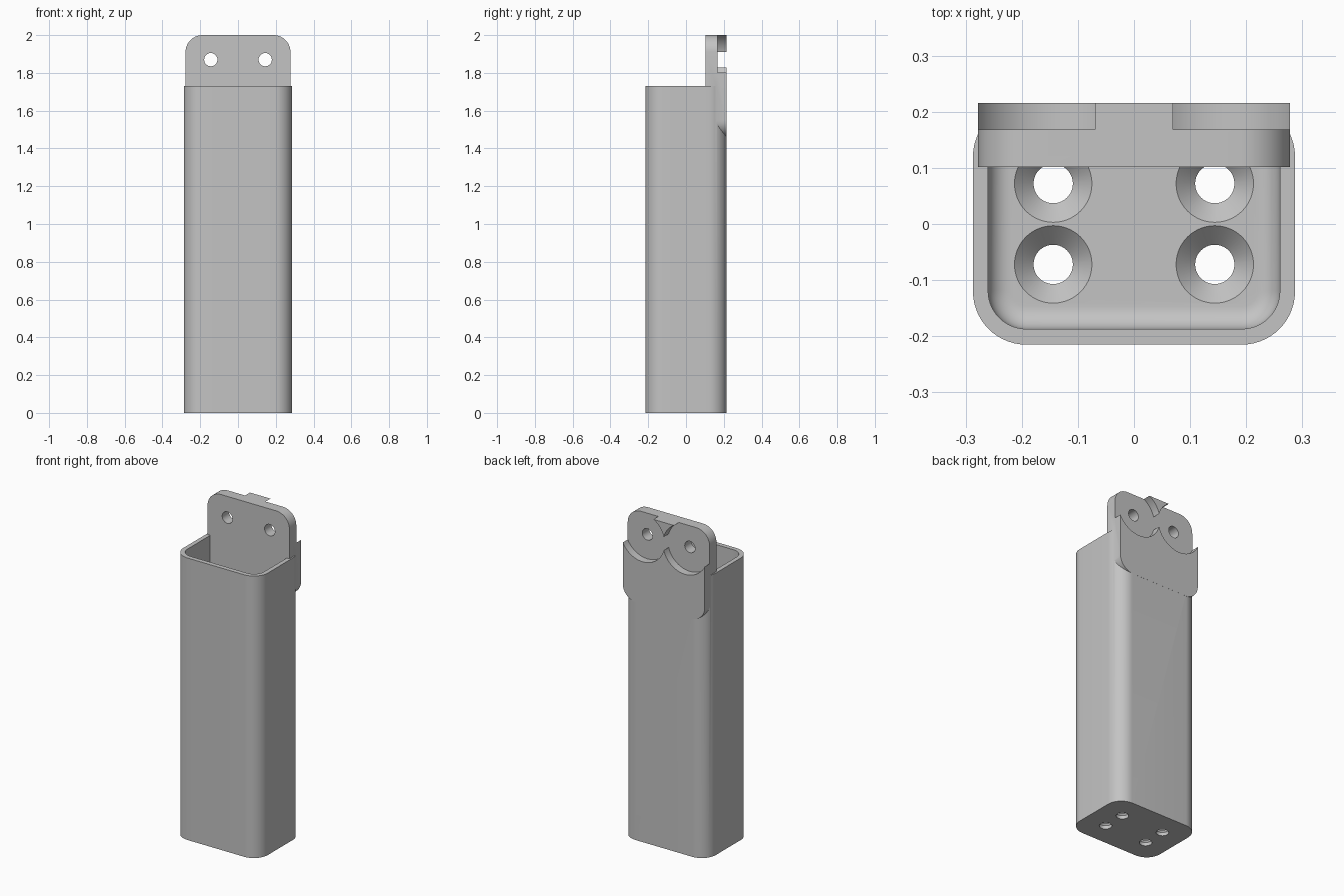
import bpy
import bmesh
from math import sin, cos, pi, radians
from mathutils import Matrix, Vector

default = bpy.data.objects.get("Cube")
if default:
    bpy.data.objects.remove(default, do_unlink=True)

grey = bpy.data.materials.new("light grey plastic")
grey.use_nodes = True
colour = (0.55, 0.55, 0.55, 1)
grey.diffuse_color = colour
grey.node_tree.nodes["Principled BSDF"].inputs["Base Color"].default_value = colour

BACK = 0.2155          # rear face of the tab
ALONG_Y = Matrix.Rotation(radians(90), 4, "X")   # local z becomes -y


def outline(hx, hy, r, steps=14):
    """Rounded rectangle; a circle when r equals both half sizes."""
    points = []
    for k, (sx, sy) in enumerate([(1, 1), (-1, 1), (-1, -1), (1, -1)]):
        for i in range(steps + 1):
            a = (k + i / steps) * pi / 2
            points.append((sx * (hx - r) + r * cos(a), sy * (hy - r) + r * sin(a)))
    return points


def loft(name, sections, matrix=Matrix()):
    """Solid through stacked sections (half x, half y, radius, height)."""
    bm = bmesh.new()
    rings = [[bm.verts.new((x, y, z)) for x, y in outline(hx, hy, r)]
             for hx, hy, r, z in sections]
    for low, high in zip(rings, rings[1:]):
        for i in range(len(low)):
            bm.faces.new((low[i - 1], low[i], high[i], high[i - 1]))
    bm.faces.new(rings[0])
    bm.faces.new(rings[-1])
    bmesh.ops.remove_doubles(bm, verts=bm.verts, dist=1e-5)
    bmesh.ops.recalc_face_normals(bm, faces=bm.faces)
    bm.transform(matrix)
    mesh = bpy.data.meshes.new(name)
    bm.to_mesh(mesh)
    bm.free()
    mesh.materials.append(grey)
    obj = bpy.data.objects.new(name, mesh)
    bpy.context.collection.objects.link(obj)
    return obj


def round_section(r, z):
    return (r, r, r, z)


def combine(target, tool, operation):
    bpy.context.view_layer.objects.active = target
    mod = target.modifiers.new("combine", "BOOLEAN")
    mod.operation = operation
    mod.solver = "EXACT"
    mod.object = tool
    bpy.ops.object.modifier_apply(modifier=mod.name)
    bpy.data.objects.remove(tool, do_unlink=True)


# Tall open box
holder = loft("holder_box", [(0.287, 0.215, 0.095, 0), (0.287, 0.215, 0.095, 1.73)])

# Cavity with a rounded edge around the floor
floor, fillet = 0.055, 0.04
sections = []
for i in range(9):
    a = i / 8 * pi / 2
    inset = fillet * (1 - sin(a))
    sections.append((0.26 - inset, 0.187 - inset, 0.068 - inset,
                     floor + fillet * (1 - cos(a))))
sections.append((0.26, 0.187, 0.068, 1.8))
combine(holder, loft("cavity_cutter", sections), "DIFFERENCE")

# Rounded mounting tab standing up behind the opening
tab = loft("mounting_tab", [(0.278, 0.27, 0.09, -BACK), (0.278, 0.27, 0.09, -0.102)],
           Matrix.Translation((0, 0, 1.73)) @ ALONG_Y)
combine(holder, tab, "UNION")

for x in (-0.144, 0.144):
    # Round recess and screw hole in the tab
    place = Matrix.Translation((x, 0, 1.87)) @ ALONG_Y
    combine(holder, loft("recess_cutter", [round_section(0.15, -0.3),
                                           round_section(0.15, -0.168)], place), "DIFFERENCE")
    combine(holder, loft("tab_hole_cutter", [round_section(0.035, -0.3),
                                             round_section(0.035, 0.05)], place), "DIFFERENCE")
    # Countersunk screw holes in the floor
    for y in (-0.072, 0.072):
        sink = loft("floor_hole_cutter",
                    [round_section(0.035, -0.05), round_section(0.035, floor - 0.034),
                     round_section(0.069, floor), round_section(0.069, floor + 0.05)],
                    Matrix.Translation((x, y, 0)))
        combine(holder, sink, "DIFFERENCE")

# Smooth rounded walls, crisp edges
for obj in bpy.context.selected_objects:
    obj.select_set(False)
holder.select_set(True)
bpy.context.view_layer.objects.active = holder
bpy.ops.object.shade_smooth_by_angle(angle=radians(30))
